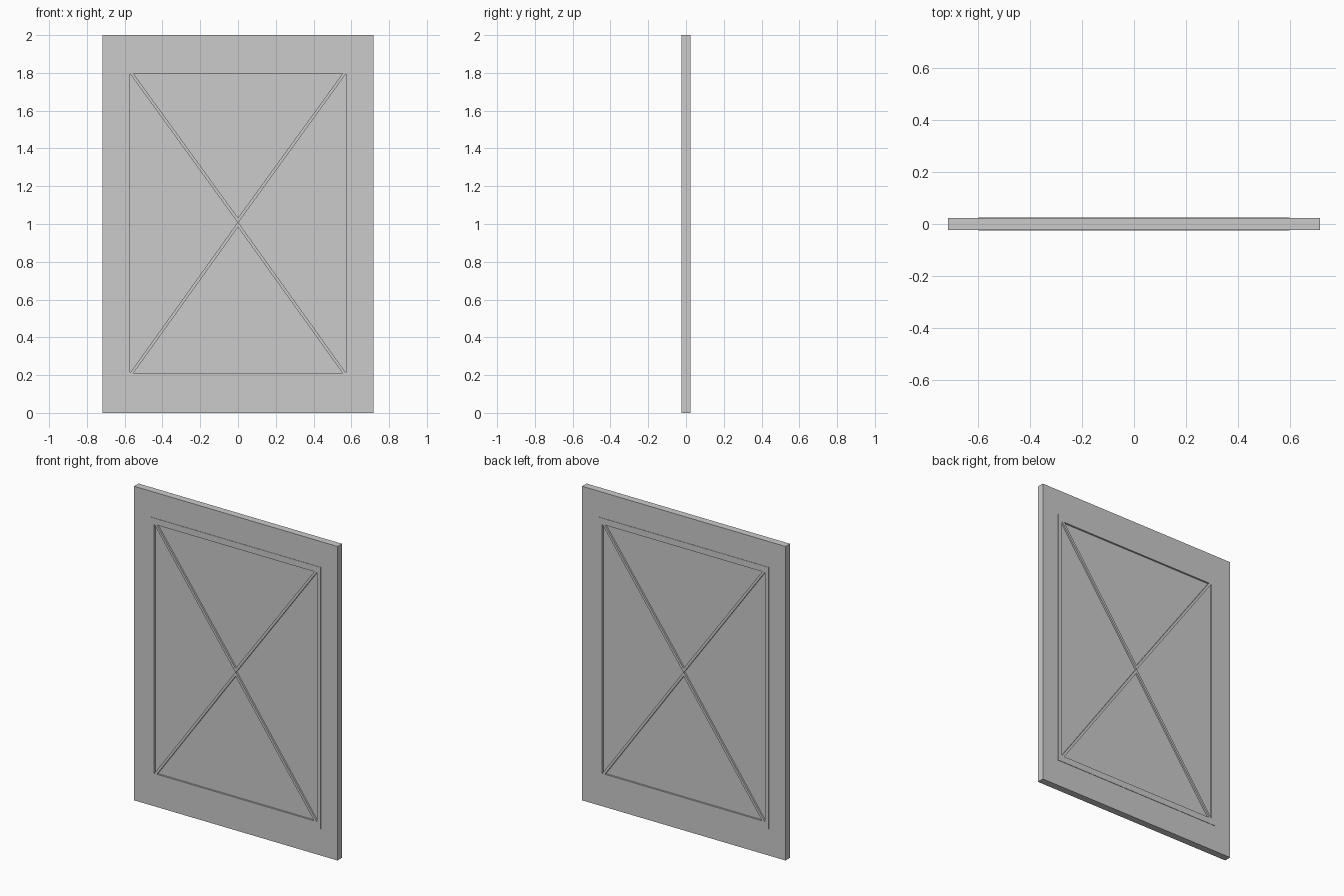
import bpy, bmesh
from mathutils import Vector

if "Cube" in bpy.data.objects:
    bpy.data.objects.remove(bpy.data.objects["Cube"])

W, H = 0.717, 2.0            # half width and height of slab
SLAB, FIELD, FLOOR = 0.0225, 0.025, 0.014   # half depths
IX, Z0, Z1, ZC = 0.573, 0.21, 1.797, 1.005  # recessed area


def prism(name, outline, y0, y1):
    """Extrude an (x, z) outline from y0 to y1."""
    bm = bmesh.new()
    face = bm.faces.new([bm.verts.new((x, y0, z)) for x, z in outline])
    ext = bmesh.ops.extrude_face_region(bm, geom=[face])
    bmesh.ops.translate(bm, vec=Vector((0, y1 - y0, 0)),
                        verts=[v for v in ext["geom"] if isinstance(v, bmesh.types.BMVert)])
    bmesh.ops.recalc_face_normals(bm, faces=bm.faces)
    mesh = bpy.data.meshes.new(name)
    bm.to_mesh(mesh)
    bm.free()
    ob = bpy.data.objects.new(name, mesh)
    bpy.context.collection.objects.link(ob)
    return ob


def rect(x, z0, z1):
    return [(-x, z0), (x, z0), (x, z1), (-x, z1)]


def boolean(target, tool, operation):
    """Apply a boolean and discard the tool object."""
    tool.hide_render = True
    mod = target.modifiers.new("cut", "BOOLEAN")
    mod.object, mod.operation, mod.solver = tool, operation, "EXACT"
    bpy.context.view_layer.objects.active = target
    bpy.ops.object.modifier_apply(modifier=mod.name)
    bpy.data.objects.remove(tool)


# Main slab with a slightly raised field on both faces
panel = prism("door_panel", rect(W, 0, H), -SLAB, SLAB)
boolean(panel, prism("raised_field", rect(0.6, 0.17, 1.836), -FIELD, FIELD), "UNION")

# Four triangular recesses per face leave the border and crossed bars
triangles = [
    [(-0.554, Z1), (0.554, Z1), (0, ZC + 0.028)],
    [(-0.554, Z0), (0.554, Z0), (0, ZC - 0.022)],
    [(-IX, Z0), (-IX, Z1), (-0.002, ZC + 0.003)],
    [(IX, Z0), (IX, Z1), (0.002, ZC + 0.003)],
]
for side in (-1, 1):
    for tri in triangles:
        boolean(panel, prism("recess_cutter", tri, side * FLOOR, side * 0.05), "DIFFERENCE")
